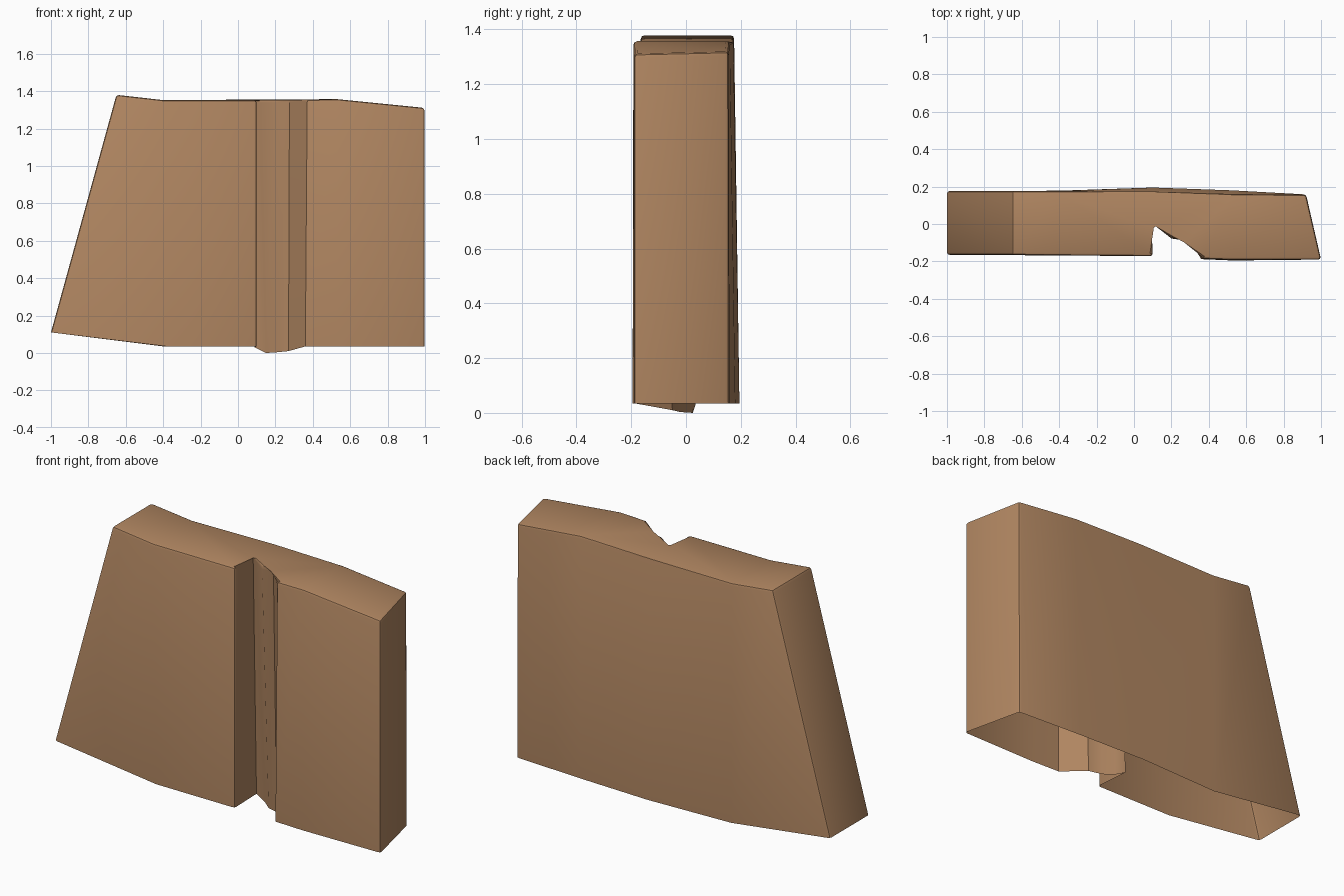
import bpy
import bmesh

# one flat colour
mat = bpy.data.materials.new("warm_brown")
mat.diffuse_color = (0.43, 0.235, 0.118, 1.0)

# plan outline, counter-clockwise: (bottom point, top point)
columns = [
    ((-1.0, -0.165, 0.11), (-0.65, -0.165, 1.38)),     # front left end
    ((-0.38, -0.168, 0.035), (-0.40, -0.168, 1.352)),
    ((0.10, -0.172, 0.035), (0.10, -0.172, 1.352)),    # groove left lip
    ((0.088, 0.035, 0.03), (0.09, 0.003, 1.352)),      # groove bottom
    ((0.15, 0.025, 0.0), (0.115, -0.012, 1.352)),
    ((0.20, -0.02, 0.003), (0.20, -0.078, 1.352)),     # groove step
    ((0.27, -0.05, 0.01), (0.275, -0.085, 1.353)),
    ((0.36, -0.188, 0.035), (0.37, -0.186, 1.354)),    # groove right lip
    ((0.53, -0.195, 0.035), (0.53, -0.192, 1.357)),
    ((1.0, -0.19, 0.035), (1.0, -0.19, 1.31)),         # right end
    ((0.92, 0.158, 0.035), (0.92, 0.156, 1.318)),
    ((0.52, 0.18, 0.035), (0.53, 0.160, 1.357)),       # back
    ((0.10, 0.195, 0.035), (0.10, 0.173, 1.352)),
    ((-0.40, 0.178, 0.035), (-0.40, 0.176, 1.352)),
    ((-1.0, 0.176, 0.11), (-0.65, 0.176, 1.38)),       # back left end
]

bm = bmesh.new()
low = [bm.verts.new(b) for b, t in columns]
top = [bm.verts.new(t) for b, t in columns]
n = len(columns)

# side walls; the underside stays open
for i in range(n):
    j = (i + 1) % n
    bm.faces.new((low[i], low[j], top[j], top[i]))

# top surface, folded at the two kinks
for ids in ([0, 1, 13, 14], [1, 2, 3, 4, 5, 6, 7, 8, 11, 12, 13], [8, 9, 10, 11]):
    bm.faces.new([top[i] for i in ids])

# small rounding on the top rim and the main upright corners
corners = {0, 2, 9, 10, 14}
edges = []
for i in range(n):
    edges.append(bm.edges.get((top[i], top[(i + 1) % n])))
    if i in corners:
        edges.append(bm.edges.get((low[i], top[i])))
bmesh.ops.bevel(bm, geom=edges, offset=0.014, offset_type='OFFSET', segments=2,
                profile=0.5, affect='EDGES', clamp_overlap=True)

mesh = bpy.data.meshes.new("grooved_slab")
bm.to_mesh(mesh)
bm.free()
slab = bpy.data.objects.new("grooved_slab", mesh)
bpy.context.collection.objects.link(slab)
mesh.materials.append(mat)

# smooth shading with sharp groove edges
bpy.context.view_layer.objects.active = slab
slab.select_set(True)
bpy.ops.object.shade_smooth_by_angle(angle=0.61)
